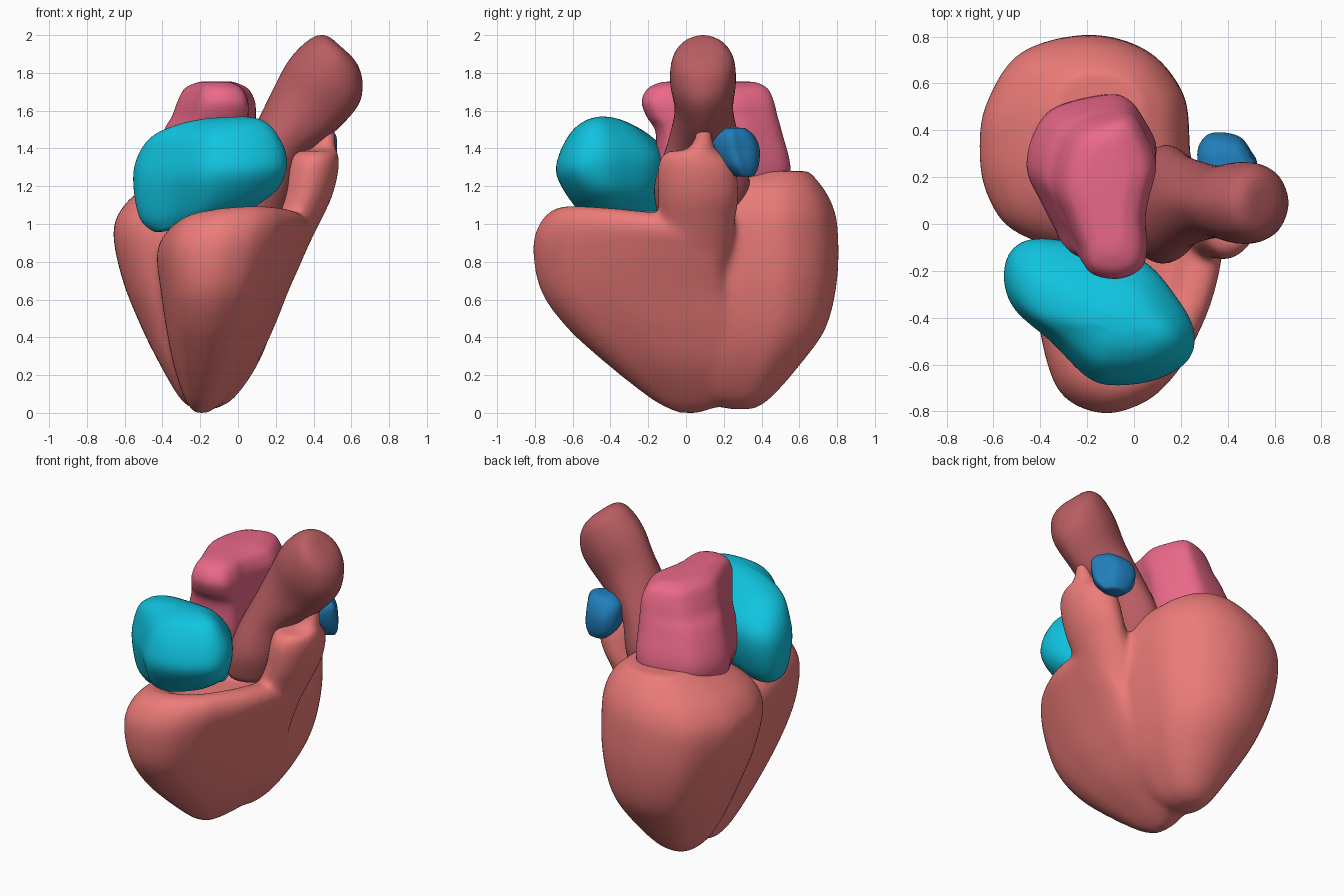
import bpy, bmesh


def spline(pts, closed, steps):
    """Catmull-Rom interpolation through tuples of any length."""
    n, out = len(pts), []
    for i in range(n if closed else n - 1):
        ids = [(i + k) % n if closed else min(max(i + k, 0), n - 1) for k in (-1, 0, 1, 2)]
        a, b, c, d = (pts[j] for j in ids)
        for s in range(steps):
            t = s / steps
            out.append(tuple(
                0.5 * (2 * q + (r - p) * t + (2 * p - 5 * q + 4 * r - u) * t * t
                       + (3 * q - p - 3 * r + u) * t ** 3)
                for p, q, r, u in zip(a, b, c, d)))
    if not closed:
        out.append(tuple(pts[-1]))
    return out


def loft(bm, outline, levels):
    """Skin an outline fitted to each level (z, x0, x1, y0, y1, x tilt, y tilt)."""
    ring = spline(outline, True, 6)
    xs, ys = [p[0] for p in ring], [p[1] for p in ring]
    unit = [((x - min(xs)) / (max(xs) - min(xs)), (y - min(ys)) / (max(ys) - min(ys)))
            for x, y in ring]
    levels = [(tuple(l) + (0, 0))[:7] for l in levels]
    rows = []
    for z, x0, x1, y0, y1, tx, ty in spline(levels, False, 6):
        rows.append([bm.verts.new((x0 + u * (x1 - x0), y0 + v * (y1 - y0),
                                   z + tx * (u - 0.5) * (x1 - x0) + ty * (v - 0.5) * (y1 - y0)))
                     for u, v in unit])
    n = len(unit)
    for a, b in zip(rows, rows[1:]):
        for i in range(n):
            j = (i + 1) % n
            bm.faces.new((a[i], a[j], b[j], b[i]))
    for row in (rows[0], rows[-1]):
        cap = bmesh.ops.extrude_edge_only(
            bm, edges=[bm.edges.get((row[i], row[(i + 1) % n])) for i in range(n)])
        tip = [e for e in cap["geom"] if isinstance(e, bmesh.types.BMVert)]
        bmesh.ops.pointmerge(bm, verts=tip, merge_co=sum((v.co for v in row), row[0].co * 0) / n)


def part(name, color, lofts, fuse=False):
    bm = bmesh.new()
    for outline, levels in lofts:
        loft(bm, outline, [(l + (0,)) if len(l) == 5 else l for l in levels])
    bmesh.ops.recalc_face_normals(bm, faces=bm.faces)
    for f in bm.faces:
        f.smooth = True
    me = bpy.data.meshes.new(name)
    bm.to_mesh(me)
    bm.free()
    ob = bpy.data.objects.new(name, me)
    bpy.context.collection.objects.link(ob)
    mat = bpy.data.materials.new(name + "_color")
    mat.diffuse_color = (*color, 1)
    me.materials.append(mat)
    if fuse:
        r = ob.modifiers.new("fuse", "REMESH")
        r.mode, r.voxel_size, r.use_smooth_shade = "VOXEL", 0.018, True
    s = ob.modifiers.new("soften", "SMOOTH")
    s.factor, s.iterations = 0.5, 14 if fuse else 3
    return ob


ROUND = [(1, 0), (.7, .7), (0, 1), (-.7, .7), (-1, 0), (-.7, -.7), (0, -1), (.7, -.7)]

# Ventricles: back chamber, front chamber and outflow fused into one muscle
back_outline = [(-.65, .3), (-.62, .5), (-.48, .72), (-.2, .8), (.05, .73), (.2, .55),
                (.23, .35), (.22, .1), (.1, -.1), (-.2, -.16), (-.5, -.07), (-.62, .1)]
back_chamber = [(.02, -.24, -.12, .22, .36), (.08, -.31, -.02, .1, .45), (.25, -.41, .1, .0, .6),
                (.45, -.51, .18, -.05, .74), (.7, -.61, .23, -.1, .8), (.95, -.66, .24, -.12, .805),
                (1.09, -.61, .22, -.08, .78), (1.2, -.5, .15, .05, .72, .03),
                (1.28, -.34, .04, .3, .65)]
front_outline = [(-.42, -.1), (-.41, -.4), (-.32, -.7), (-.13, -.8), (.05, -.76), (.16, -.67),
                 (.23, -.56), (.32, -.36), (.37, -.15), (.39, .05), (.32, .17), (0, .2), (-.3, .1)]
front_chamber = [(0, -.23, -.16, -.05, .07), (.07, -.28, -.06, -.18, .22),
                 (.25, -.34, .09, -.41, .28), (.45, -.38, .19, -.63, .28),
                 (.65, -.41, .27, -.77, .25), (.85, -.43, .36, -.81, .22, .06, -.06),
                 (.96, -.41, .4, -.77, .2, .1, -.12), (1.03, -.35, .35, -.69, .13, .12, -.14),
                 (1.04, -.28, .25, -.6, .08, .1, -.12), (1.0, -.18, .18, -.47, .04)]
outflow = [(.5, .04, .17, -.05, .2), (.8, .08, .33, -.12, .24), (1.0, .16, .43, -.14, .26),
           (1.15, .22, .5, -.15, .28), (1.3, .25, .535, -.15, .26), (1.38, .29, .53, -.11, .19),
           (1.41, .4, .52, .02, .15), (1.61, .47, .515, .08, .13)]
part("ventricles", (.84, .2, .19),
     [(back_outline, back_chamber), (front_outline, front_chamber), (ROUND, outflow)], fuse=True)

# Right atrium: slanting rounded block at the front
part("right_atrium", (.005, .55, .74), [(
    [(-.55, -.25), (-.53, -.13), (-.44, -.07), (-.27, -.08), (.02, -.15), (.18, -.32), (.25, -.46),
     (.22, -.58), (.08, -.66), (-.1, -.68), (-.21, -.64), (-.35, -.5), (-.5, -.37)],
    [(1.01, -.43, .06, -.5, -.2, .25), (1.1, -.52, .2, -.6, -.12, .2),
     (1.25, -.555, .255, -.685, -.065, .08), (1.37, -.535, .25, -.67, -.08, .05),
     (1.48, -.46, .19, -.61, -.19, .06), (1.54, -.32, .12, -.54, -.3, .06),
     (1.565, -.16, .03, -.47, -.39, .05)])])

# Small valve flap showing under the right atrium
part("valve_flap", (.005, .55, .74), [(
    ROUND, [(1.02, -.01, .03, -.22, -.16), (1.05, -.03, .05, -.24, -.14),
            (1.07, -.01, .03, -.22, -.16)])])

# Left atrium: tall lobed block in the middle
part("left_atrium", (.82, .14, .25), [(
    [(-.13, .55), (-.03, .53), (.04, .43), (.09, .3), (.05, .15), (.03, .04), (.04, -.08),
     (.01, -.18), (-.12, -.23), (-.28, -.2), (-.34, -.08), (-.4, .05), (-.46, .2),
     (-.43, .37), (-.34, .49)],
    [(1.1, -.42, .06, -.12, .5), (1.28, -.46, .095, -.16, .555), (1.48, -.4, .095, -.16, .51),
     (1.57, -.35, .095, -.21, .485), (1.65, -.32, .09, -.235, .465), (1.72, -.28, .05, -.2, .43),
     (1.755, -.2, -.03, -.12, .36)])])

# Aorta: stout tube leaning to the right
part("aorta", (.48, .11, .12), [(
    ROUND,
    [(1.0, -.08, .26, -.14, .3), (1.2, -.04, .3, -.17, .34, -.2), (1.42, .08, .34, -.1, .29, -.6),
     (1.6, .19, .5, -.06, .25, -.8), (1.75, .275, .635, -.085, .265, -.7),
     (1.86, .38, .66, -.075, .255, -.85), (1.915, .45, .64, -.03, .21, -.9),
     (1.935, .5, .6, .04, .15, -.9)])])

# Atrial appendage: small pebble behind the outflow
part("appendage", (.015, .21, .5), [(
    [(.27, .3), (.3, .37), (.36, .39), (.45, .37), (.5, .3), (.52, .23), (.4, .13), (.3, .18)],
    [(1.25, .35, .48, .26, .36), (1.31, .29, .52, .18, .385), (1.4, .27, .525, .13, .39),
     (1.47, .28, .52, .14, .36), (1.51, .34, .48, .2, .31)])])
